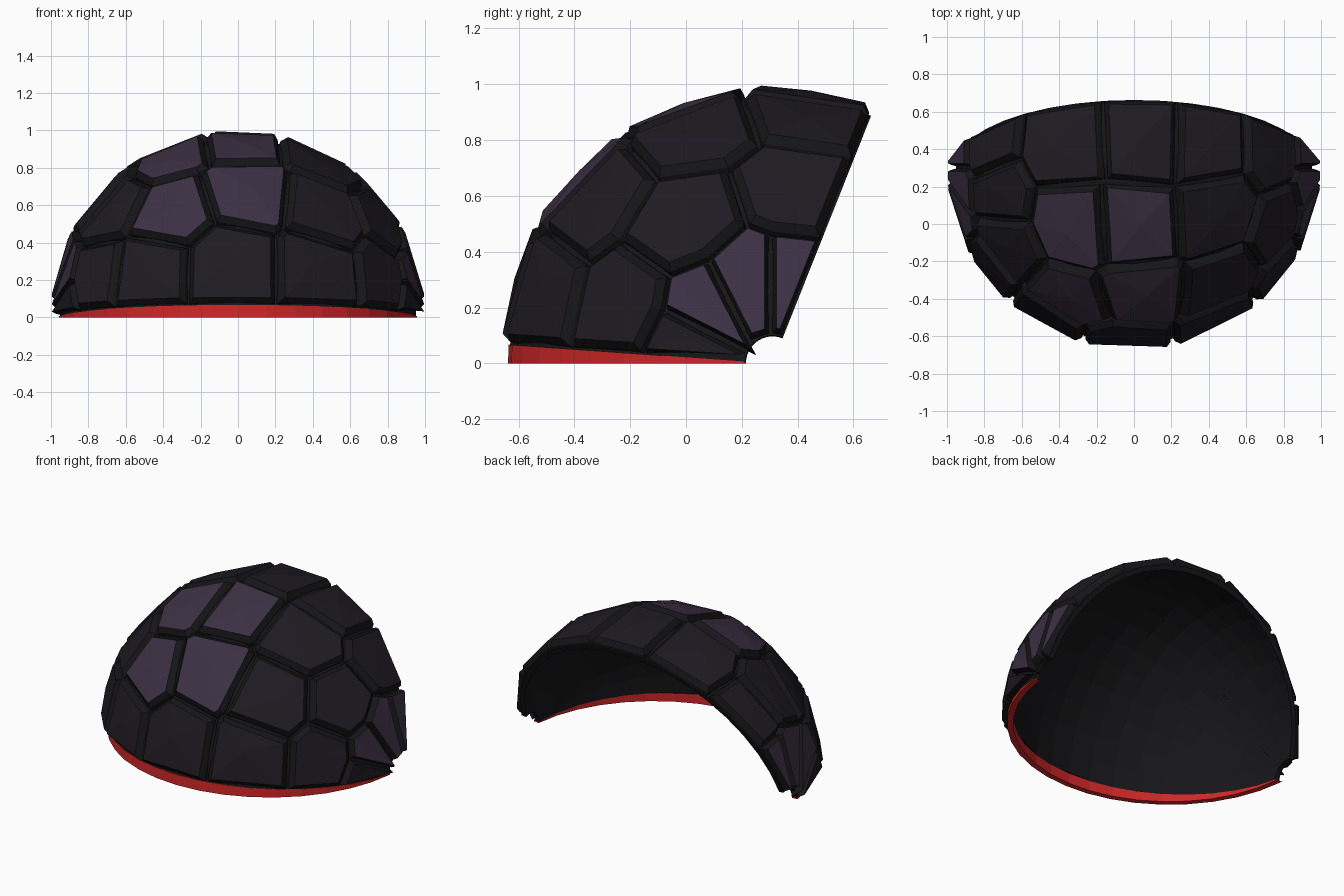
import bpy, bmesh, math
from mathutils import Vector, Matrix

if "Cube" in bpy.data.objects:
    bpy.data.objects.remove(bpy.data.objects["Cube"])

CY = 0.31                      # dome centre along y
A_BACK, A_BAND, A_FRONT = math.radians(68), math.radians(176), math.radians(180)
POLE = 0.105                   # angular radius of the ear notch


def material(name, rgb):
    m = bpy.data.materials.new(name)
    m.diffuse_color = (*rgb, 1)
    m.use_nodes = True
    m.node_tree.nodes["Principled BSDF"].inputs["Base Color"].default_value = m.diffuse_color
    return m


dark = material("groove_black", (0.008, 0.0075, 0.009))
mid = material("panel_black", (0.013, 0.011, 0.016))
purple = material("panel_purple", (0.046, 0.030, 0.058))
red = material("band_red", (0.62, 0.02, 0.02))


def place(d, r):
    return Vector((d.x * r, d.y * r * 0.985 + CY, d.z * r))


def make(name, bm, mats):
    me = bpy.data.meshes.new(name)
    bm.to_mesh(me)
    bm.free()
    ob = bpy.data.objects.new(name, me)
    bpy.context.collection.objects.link(ob)
    for m in mats:
        me.materials.append(m)
    return ob


def wedge(name, a0, a1, na, r_out, r_in, mat, nb=18):
    """Thick slice of a sphere with its poles on the x axis."""
    bm = bmesh.new()
    layers = []
    for r in (r_out, r_in):
        layers.append([[bm.verts.new(place(Vector((math.cos(b), math.sin(b) * math.cos(a),
                                                   math.sin(b) * math.sin(a))), r))
                        for b in [POLE + (math.pi - 2 * POLE) * j / nb for j in range(nb + 1)]]
                       for a in [a0 + (a1 - a0) * i / na for i in range(na + 1)]])
    o, n = layers
    for L in layers:
        for i in range(na):
            for j in range(nb):
                bm.faces.new((L[i][j], L[i + 1][j], L[i + 1][j + 1], L[i][j + 1]))
    for i in (0, na):
        for j in range(nb):
            bm.faces.new((o[i][j], o[i][j + 1], n[i][j + 1], n[i][j]))
    for j in (0, nb):
        for i in range(na):
            bm.faces.new((o[i][j], o[i + 1][j], n[i + 1][j], n[i][j]))
    bmesh.ops.recalc_face_normals(bm, faces=bm.faces)
    return make(name, bm, [mat])


# Inner shell and red front band
wedge("dome_shell", A_BACK, A_BAND, 12, 0.957, 0.925, dark)
wedge("front_band", A_BAND, A_FRONT, 1, 0.962, 0.925, red)

# Panel centres on the dome: x, y, z, purple flag
seeds = [
    (-.05, -.93, .27, 0), (.45, -.82, .24, 0), (.79, -.54, .21, 0),
    (-.47, -.81, .25, 0), (-.78, -.54, .23, 0),
    (-.36, -.73, .57, 1), (.04, -.70, .67, 1), (.48, -.64, .57, 0),
    (.78, -.33, .50, 0), (-.69, -.42, .56, 0),
    (-.33, -.33, .86, 1), (.0, -.33, .92, 1), (.45, -.27, .82, 0),
    (-.74, -.17, .62, 0), (.75, .10, .62, 0), (-.78, .12, .55, 0),
    (.41, .13, .88, 0), (.05, .15, .97, 0), (-.37, .12, .90, 0),
]
for s in (-1, 1):              # fan of panels around each ear notch
    seeds += [(s * .94, -.24, .19, 1), (s * .94, -.085, .27, 1),
              (s * .94, .07, .27, 1), (s * .94, -.30, .07, 0)]
dirs = [Vector(s[:3]).normalized() for s in seeds]


def clip(poly, n, c):
    out = []
    for p, q in zip(poly, poly[1:] + poly[:1]):
        dp, dq = n.dot(p) - c, n.dot(q) - c
        if dp >= 0:
            out.append(p)
        if dp * dq < 0:
            out.append(p.lerp(q, dp / (dp - dq)))
    return out


def cell(i, inset):
    """Flat cell around panel i, with the planes that meet at each corner."""
    s = dirs[i]
    planes = [(s - d).normalized() for k, d in enumerate(dirs) if k != i]
    planes.append(Vector((0, -math.sin(A_BACK), math.cos(A_BACK))))
    planes.append(Vector((0, math.sin(A_BAND), -math.cos(A_BAND))))
    t = Vector((0, s.y, s.z)).normalized()
    for sx in (-1, 1):
        planes.append(t * math.cos(POLE) - Vector((sx * math.sin(POLE), 0, 0)))
    e1 = s.orthogonal().normalized()
    e2 = s.cross(e1)
    poly = [s + e1 * u + e2 * v for u, v in ((-1, -1), (1, -1), (1, 1), (-1, 1))]
    for n in planes:
        poly = clip(poly, n, inset)
    clean = [p for p, q in zip(poly, poly[1:] + poly[:1]) if (p - q).length > 0.012]
    corners = [(p, sorted(planes, key=lambda n: abs(n.dot(p) - inset))[:2]) for p in clean]
    return s, corners


def offset(s, corner, inset):
    p, (n1, n2) = corner
    m = Matrix((n1, n2, s))
    if abs(m.determinant()) < 0.15:
        return p
    q = m.inverted() @ Vector((inset, inset, 1))
    return q if (q - p).length < 0.09 else p + (q - p).normalized() * 0.09


# Raised rocky panels: steep wall, bevel, nearly flat top
TOP = 0.040
bm = bmesh.new()
for i, seed in enumerate(seeds):
    small = i >= 19
    top = 0.022 if small else TOP
    s, corners = cell(i, top)
    if len(corners) < 3:
        continue
    rings = []
    for inset, r in ((0.004, 0.945), (0.012, 0.978), (top, 1.003)):
        rings.append([bm.verts.new(place((c[0] if inset == top else offset(s, c, inset)).normalized(), r))
                      for c in corners])
    k = len(corners)
    for lo, hi in zip(rings, rings[1:]):
        for j in range(k):
            bm.faces.new((lo[j], lo[(j + 1) % k], hi[(j + 1) % k], hi[j]))
    mean = sum((c[0] for c in corners), Vector()) / k
    hub = bm.verts.new(place(mean.normalized(), 0.988))
    for j in range(k):
        f = bm.faces.new((rings[2][j], rings[2][(j + 1) % k], hub))
        f.material_index = 2 if seed[3] else 1
make("dome_panels", bm, [dark, mid, purple])
